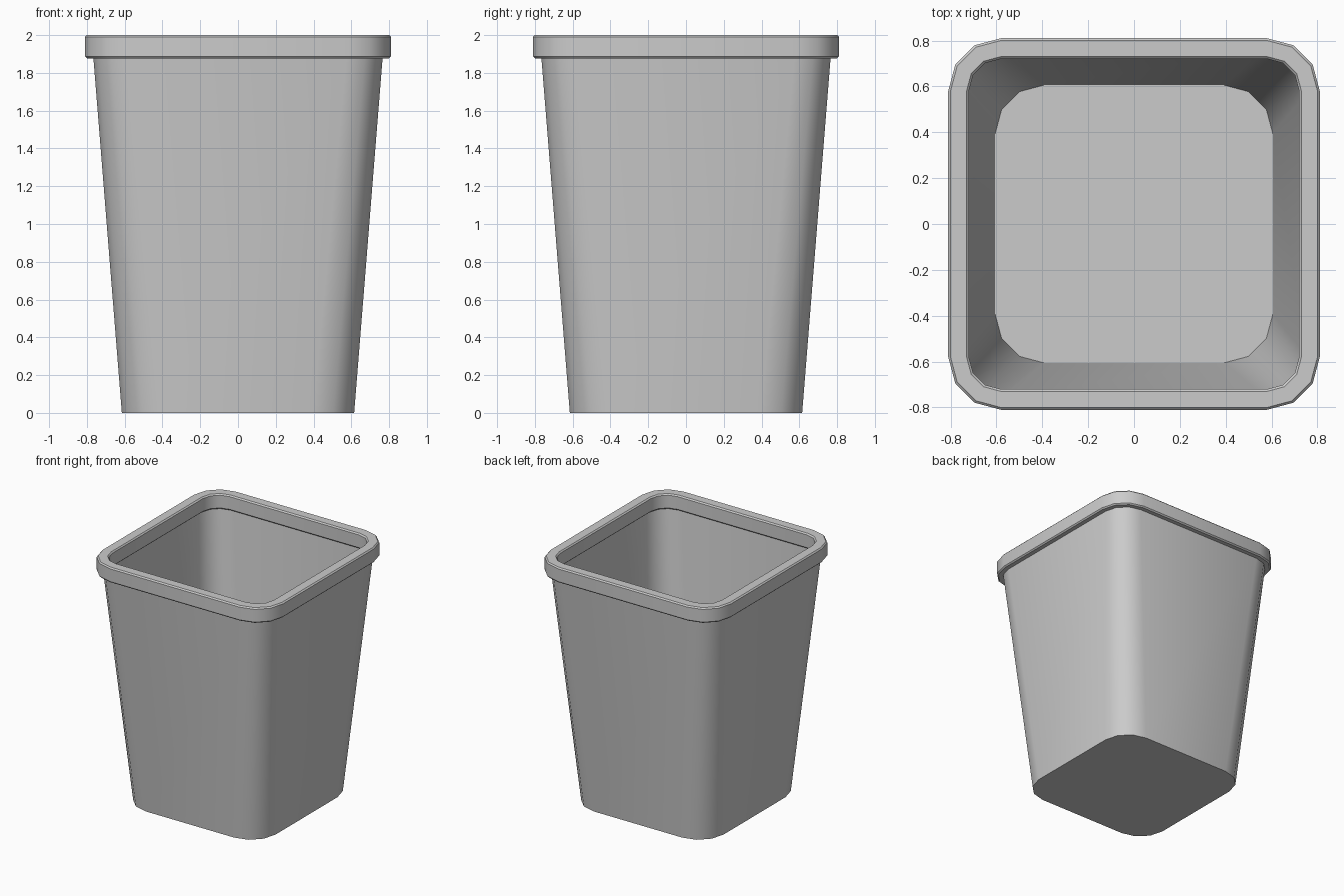
import bpy, bmesh, math

if "Cube" in bpy.data.objects:
    bpy.data.objects.remove(bpy.data.objects["Cube"])


def rounded_square(bm, half, radius, z, segs=3):
    """Ring of vertices: square with rounded corners of a few segments."""
    c = half - radius
    ring = []
    for k in range(4):
        mid = math.radians(45 + 90 * k)
        cx = math.copysign(c, math.cos(mid))
        cy = math.copysign(c, math.sin(mid))
        for i in range(segs + 1):
            a = math.radians(90 * k + 90 * i / segs)
            ring.append(bm.verts.new((cx + radius * math.cos(a),
                                      cy + radius * math.sin(a), z)))
    return ring


def loft(name, sections, closed=False):
    """Bridge (half, radius, z) sections; closed loops round, else caps ends."""
    bm = bmesh.new()
    rings = [rounded_square(bm, *s) for s in sections]
    n = len(rings[0])
    pairs = list(zip(rings, rings[1:]))
    if closed:
        pairs.append((rings[-1], rings[0]))
    for a, b in pairs:
        for i in range(n):
            j = (i + 1) % n
            bm.faces.new((a[i], a[j], b[j], b[i]))
    if not closed:
        bm.faces.new(rings[0])
        bm.faces.new(rings[-1])
    bmesh.ops.recalc_face_normals(bm, faces=bm.faces)
    mesh = bpy.data.meshes.new(name)
    bm.to_mesh(mesh)
    bm.free()
    obj = bpy.data.objects.new(name, mesh)
    bpy.context.collection.objects.link(obj)
    bpy.ops.object.select_all(action='DESELECT')
    obj.select_set(True)
    bpy.context.view_layer.objects.active = obj
    bpy.ops.object.shade_smooth_by_angle(angle=math.radians(35))
    return obj


# Tapered thin-walled bin: outside bottom, outside top, inside top, inside floor
loft("bin_body", [
    (0.615, 0.22, 0.0),
    (0.766, 0.19, 1.885),
    (0.755, 0.18, 1.885),
    (0.605, 0.21, 0.012),
])

# Rim band with chamfered edges, concentric with the wall corners
rim_corner = 0.58
rim_profile = [(0.81, 1.887), (0.81, 1.99), (0.80, 2.0), (0.73, 2.0),
               (0.72, 1.99), (0.72, 1.887), (0.73, 1.877), (0.80, 1.877)]
loft("rim", [(h, h - rim_corner, z) for h, z in rim_profile], closed=True)
